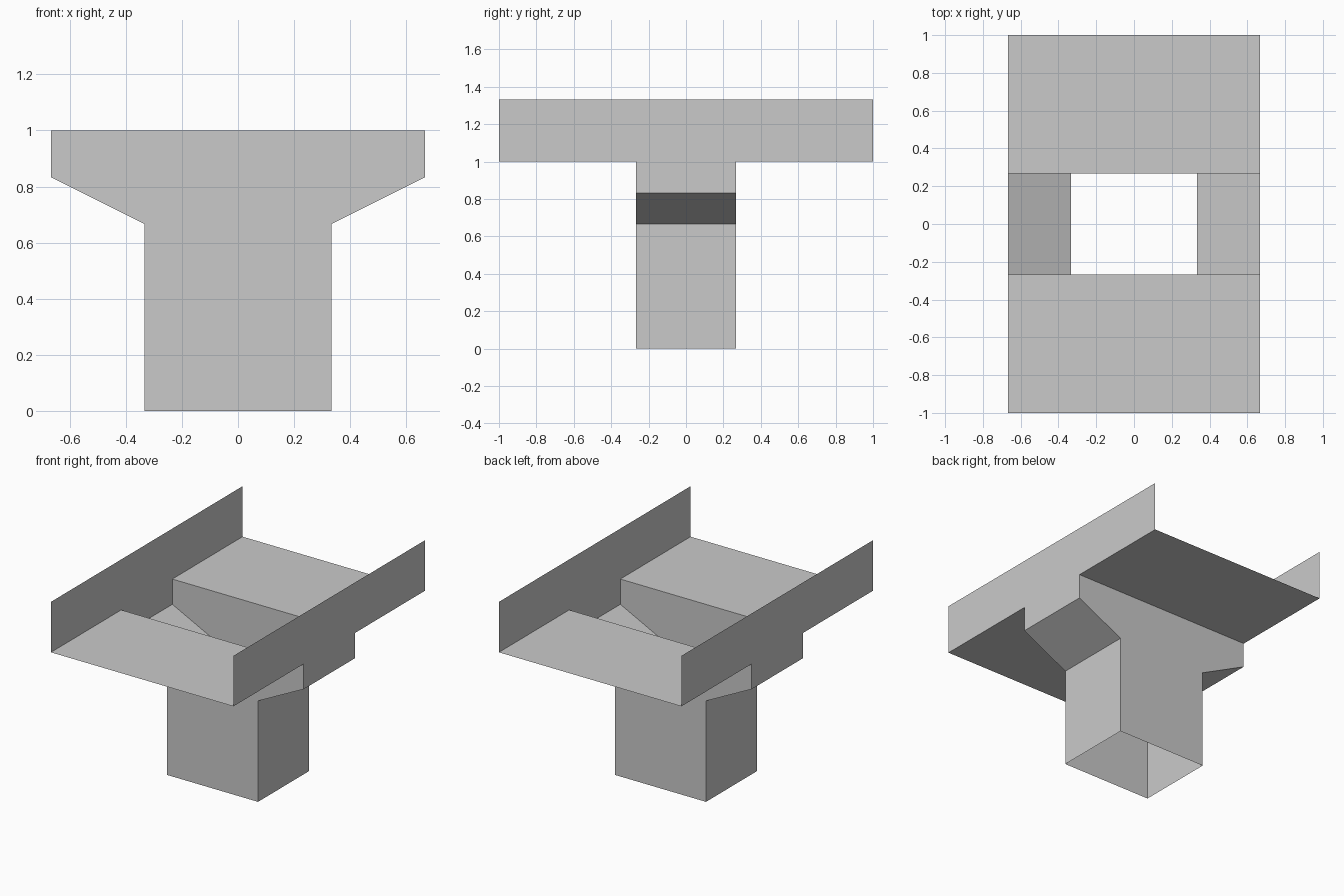
import bpy, bmesh

cube = bpy.data.objects.get("Cube")
if cube:
    bpy.data.objects.remove(cube, do_unlink=True)

# Single material
grey = bpy.data.materials.new("light grey")
grey.use_nodes = True
colour = (0.59, 0.59, 0.59, 1)
grey.diffuse_color = colour
grey.node_tree.nodes["Principled BSDF"].inputs["Base Color"].default_value = colour

# Main dimensions
HALF_W, HALF_L = 2 / 3, 1.0        # trough
COL_W, COL_D = 1 / 3, 0.267        # column
DECK, RIM = 1.0, 4 / 3             # floor and rim heights
FLARE_LOW, FLARE_HIGH = 2 / 3, 5 / 6


def finish(name, bm):
    mesh = bpy.data.meshes.new(name)
    bm.to_mesh(mesh)
    bm.free()
    mesh.materials.append(grey)
    obj = bpy.data.objects.new(name, mesh)
    bpy.context.collection.objects.link(obj)
    return obj


def sweep(name, profile, y0, y1):
    """Open x-z profile swept along y as a thin sheet."""
    bm = bmesh.new()
    rows = [[bm.verts.new((x, y, z)) for x, z in profile] for y in (y0, y1)]
    for i in range(len(profile) - 1):
        bm.faces.new((rows[0][i], rows[0][i + 1], rows[1][i + 1], rows[1][i]))
    return finish(name, bm)


def panel(name, outline, y):
    """Flat upright panel from an x-z outline."""
    bm = bmesh.new()
    bm.faces.new([bm.verts.new((x, y, z)) for x, z in outline])
    return finish(name, bm)


# Open channels at the front and back
channel = [(-HALF_W, RIM), (-HALF_W, DECK), (HALF_W, DECK), (HALF_W, RIM)]
sweep("front_channel", channel, -HALF_L, -COL_D)
sweep("back_channel", channel, COL_D, HALF_L)

# Flared sides running from the rim down the hollow column
side = [(HALF_W, RIM), (HALF_W, DECK), (HALF_W, FLARE_HIGH),
        (COL_W, FLARE_LOW), (COL_W, 0)]
sweep("left_flared_side", side, -COL_D, COL_D)
sweep("right_flared_side", [(-x, z) for x, z in reversed(side)], -COL_D, COL_D)

# Front and back walls of the hollow hopper
half = side[1:]
outline = half + [(-x, z) for x, z in reversed(half)]
panel("front_hopper_wall", outline[::-1], -COL_D)
panel("back_hopper_wall", outline, COL_D)
